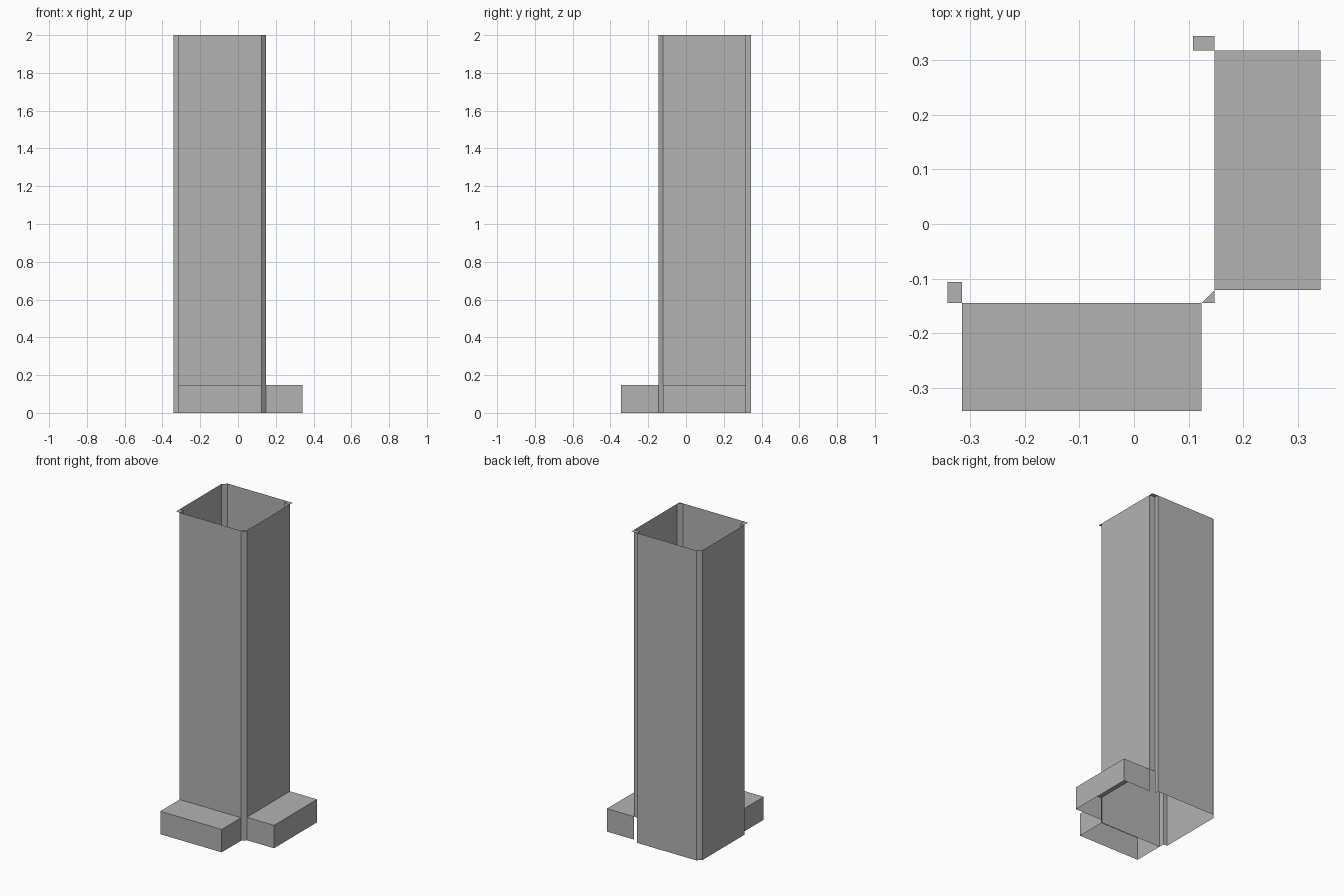
import bpy, bmesh

if "Cube" in bpy.data.objects:
    bpy.data.objects.remove(bpy.data.objects["Cube"])

H, STEP = 2.0, 0.148         # column height, height of the low boxes

grey = bpy.data.materials.new("dark_grey")
grey.diffuse_color = (0.45, 0.45, 0.45, 1.0)
grey.use_nodes = True
grey.node_tree.nodes["Principled BSDF"].inputs["Base Color"].default_value = grey.diffuse_color


def make_object(name, faces):
    """Build one object from a list of polygons, welding shared corners."""
    bm = bmesh.new()
    for face in faces:
        bm.faces.new([bm.verts.new(p) for p in face])
    bmesh.ops.remove_doubles(bm, verts=bm.verts, dist=1e-5)
    mesh = bpy.data.meshes.new(name)
    bm.to_mesh(mesh)
    bm.free()
    mesh.materials.append(grey)
    obj = bpy.data.objects.new(name, mesh)
    bpy.context.collection.objects.link(obj)
    return obj


def wall(a, b, z0=0.0, z1=H):
    return [(*a, z0), (*b, z0), (*b, z1), (*a, z1)]


def flat(points, z):
    return [(x, y, z) for x, y in points]


def rect(x0, x1, y0, y1):
    return [(x0, y0), (x1, y0), (x1, y1), (x0, y1)]


# Column outline, counter-clockwise: two chamfered and two notched corners
outline = [(-0.315, -0.145), (0.124, -0.145), (0.148, -0.121), (0.148, 0.318),
           (0.108, 0.318), (0.108, 0.345), (-0.315, 0.345), (-0.342, 0.318),
           (-0.342, -0.106), (-0.315, -0.106)]

# Thin hollow shaft; the right side is open below the box top
raised = {2, 3}
make_object("column_shaft", [
    wall(p, outline[(i + 1) % len(outline)], STEP if i in raised else 0.0)
    for i, p in enumerate(outline)])

# Small flat caps over the recessed corners
make_object("front_right_cap", [flat([(0.124, -0.145), (0.148, -0.145), (0.148, -0.121)], H)])
make_object("front_left_cap", [flat(rect(-0.342, -0.315, -0.145, -0.106), H)])
make_object("back_right_cap", [flat(rect(0.108, 0.148, 0.318, 0.345), H)])


# Low boxes, open underneath and towards the column
def low_box(name, corners):
    """corners: counter-clockwise, the last edge lies against the column."""
    sides = [wall(corners[i], corners[i + 1], 0.0, STEP) for i in range(3)]
    make_object(name, sides + [flat(corners, STEP)])


low_box("front_box", [(-0.315, -0.145), (-0.315, -0.343), (0.124, -0.343), (0.124, -0.145)])
low_box("right_box", [(0.148, -0.121), (0.342, -0.121), (0.342, 0.318), (0.148, 0.318)])
